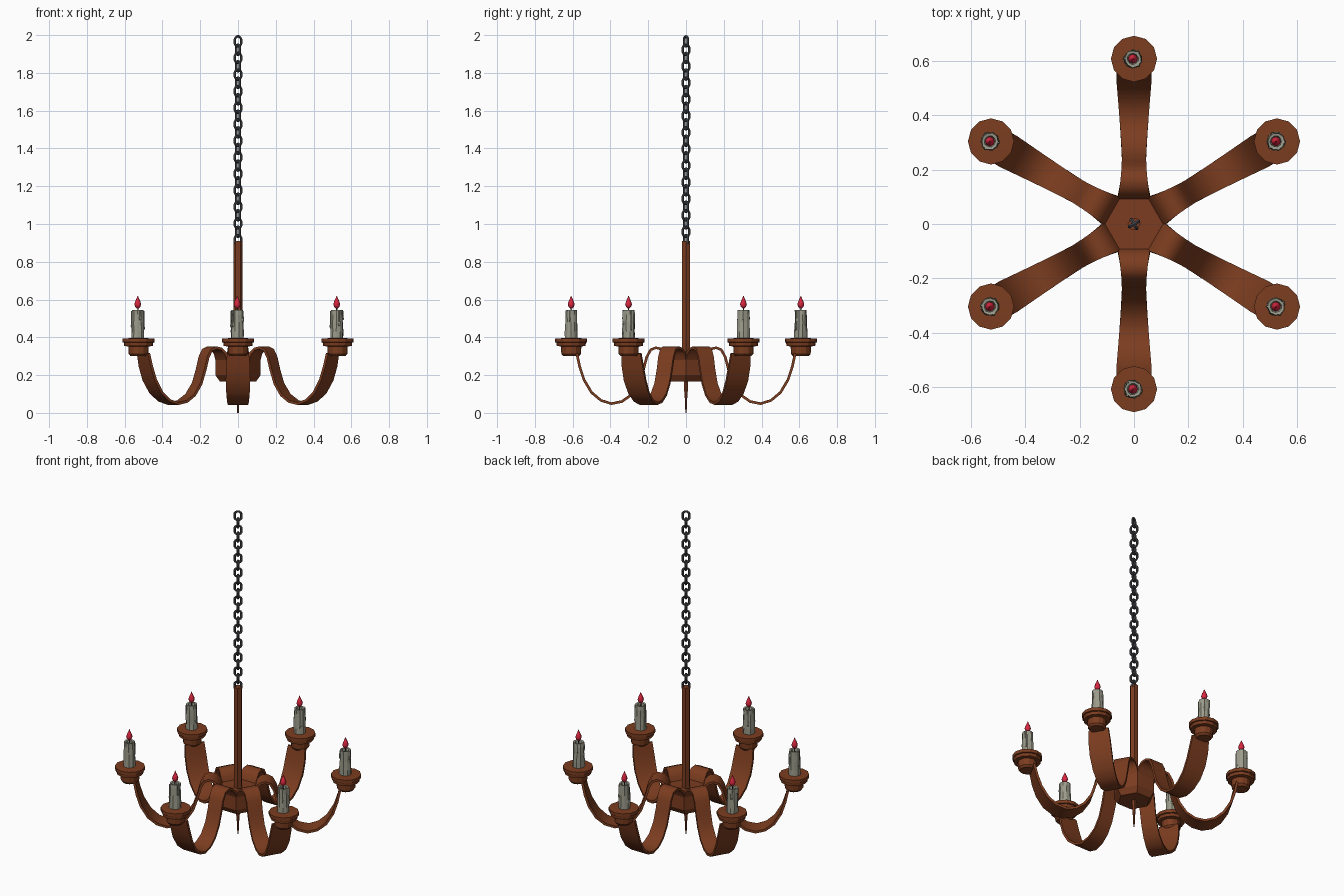
import bpy, bmesh, random
from math import sin, cos, pi, radians
from mathutils import Vector, Matrix

if "Cube" in bpy.data.objects:
    bpy.data.objects.remove(bpy.data.objects["Cube"])

random.seed(4)


def material(name, rgb):
    m = bpy.data.materials.new(name)
    m.diffuse_color = (*rgb, 1)
    m.use_nodes = True
    m.node_tree.nodes["Principled BSDF"].inputs["Base Color"].default_value = m.diffuse_color
    return m


WOOD = material("wood", (0.2, 0.046, 0.014))
IRON = material("iron", (0.07, 0.07, 0.08))
WAX = material("wax", (0.33, 0.33, 0.26))
FLAME = material("flame", (0.7, 0.02, 0.05))


def make(name, rings, mat, closed=False, smooth=30):
    """Skin a list of vertex rings; ends are capped unless the loop is closed."""
    bm = bmesh.new()
    vs = [[bm.verts.new(p) for p in ring] for ring in rings]
    n = len(vs[0])
    pairs = list(zip(vs, vs[1:])) + ([(vs[-1], vs[0])] if closed else [])
    for a, b in pairs:
        for i in range(n):
            j = (i + 1) % n
            bm.faces.new((a[i], a[j], b[j], b[i]))
    if not closed:
        bm.faces.new(vs[0][::-1])
        bm.faces.new(vs[-1])
    bmesh.ops.recalc_face_normals(bm, faces=bm.faces)
    me = bpy.data.meshes.new(name)
    bm.to_mesh(me)
    bm.free()
    me.materials.append(mat)
    ob = bpy.data.objects.new(name, me)
    bpy.context.collection.objects.link(ob)
    if smooth:
        bpy.ops.object.select_all(action='DESELECT')
        ob.select_set(True)
        bpy.context.view_layer.objects.active = ob
        bpy.ops.object.shade_smooth_by_angle(angle=radians(smooth))
    return ob


def lathe(name, profile, sides, mat, at=(0, 0), turn=0.0, wobble=0.0, smooth=0):
    """Turned part from (radius, z) points."""
    rings = []
    for r, z in profile:
        ring = []
        for i in range(sides):
            a = turn + 2 * pi * i / sides
            k = r * (1 + random.uniform(-wobble, wobble))
            ring.append((at[0] + k * cos(a), at[1] + k * sin(a), z))
        rings.append(ring)
    return make(name, rings, mat, smooth=smooth)


# Central hub, rod and bottom spike
lathe("hub", [(0.095, 0.165), (0.12, 0.2), (0.12, 0.29)], 6, WOOD)
lathe("rod", [(0.024, 0.28), (0.024, 0.91)], 6, WOOD)
lathe("bottom_spike", [(0.004, 0.0), (0.006, 0.06), (0.013, 0.14), (0.013, 0.17)], 6, WOOD)

# Curved ribbon arm: (radius, z, half width)
ARM = [(0.095, 0.275, 0.06), (0.108, 0.315, 0.058), (0.13, 0.338, 0.054),
       (0.16, 0.345, 0.05), (0.187, 0.334, 0.047), (0.208, 0.295, 0.046),
       (0.225, 0.23, 0.045), (0.25, 0.155, 0.045), (0.29, 0.095, 0.047),
       (0.34, 0.06, 0.05), (0.395, 0.049, 0.054), (0.45, 0.066, 0.058),
       (0.5, 0.108, 0.062), (0.54, 0.175, 0.065), (0.563, 0.245, 0.064),
       (0.578, 0.315, 0.058)]
T = 0.007


def arm_rings(turn):
    rings = []
    for i, (r, z, w) in enumerate(ARM):
        a, b = ARM[max(i - 1, 0)], ARM[min(i + 1, len(ARM) - 1)]
        t = Vector((b[0] - a[0], b[1] - a[1])).normalized()
        nr, nz = -t.y * T, t.x * T
        ring = [(r + nr, -w, z + nz), (r + nr, w, z + nz),
                (r - nr, w, z - nz), (r - nr, -w, z - nz)]
        rings.append([turn @ Vector(p) for p in ring])
    return rings


CUP = [(0.042, 0.3), (0.052, 0.312), (0.054, 0.352), (0.076, 0.354),
       (0.078, 0.372), (0.085, 0.374), (0.085, 0.394), (0.03, 0.396)]
CANDLE = [(0.034, 0.385), (0.034, 0.43), (0.033, 0.48), (0.032, 0.52),
          (0.031, 0.545), (0.021, 0.543), (0.017, 0.528)]
FIRE = [(0.004, 0.552), (0.014, 0.562), (0.018, 0.575), (0.013, 0.592),
        (0.006, 0.607), (0.001, 0.62)]

for k in range(6):
    ang = radians(30 + 60 * k)
    at = (0.608 * cos(ang), 0.608 * sin(ang))
    top = (at[0] - 0.004, at[1])
    make(f"arm_{k}", arm_rings(Matrix.Rotation(ang, 3, 'Z')), WOOD, smooth=40)
    lathe(f"candle_cup_{k}", CUP, 12, WOOD, at, ang)
    lathe(f"candle_{k}", CANDLE, 10, WAX, top, 0.3 * k, 0.07)
    lathe(f"wick_{k}", [(0.004, 0.52), (0.003, 0.56)], 5, IRON, top)
    lathe(f"flame_{k}", FIRE, 8, FLAME, top, smooth=50)
    # Wax drips running down the candle
    for d in range(3):
        a = 2.1 * d + k + random.uniform(-0.3, 0.3)
        low = random.uniform(0.44, 0.5)
        pos = (top[0] + 0.031 * cos(a), top[1] + 0.031 * sin(a))
        lathe(f"wax_drip_{k}_{d}", [(0.002, low - 0.008), (0.007, low),
                                    (0.005, low + 0.02), (0.004, 0.54)], 6, WAX, pos)


# Chain of alternating oval links
def link(name, z, turn):
    half, rise, wire, rings = 0.02, 0.007, 0.007, []
    rot = Matrix.Rotation(turn, 3, 'Z')
    for i in range(12):
        a = 2 * pi * (i + 0.5) / 12
        ring = []
        for j in range(6):
            b = 2 * pi * j / 6
            rad = half + wire * cos(b)
            lift = rise if sin(a) > 0 else -rise
            ring.append(rot @ Vector((rad * cos(a), wire * sin(b), rad * sin(a) + lift))
                        + Vector((0, 0, z)))
        rings.append(ring)
    make(name, rings, IRON, closed=True, smooth=50)


for i in range(25):
    link(f"chain_link_{i}", 1.9665 - 0.0438 * i, radians(30 + 90 * (i % 2)))
